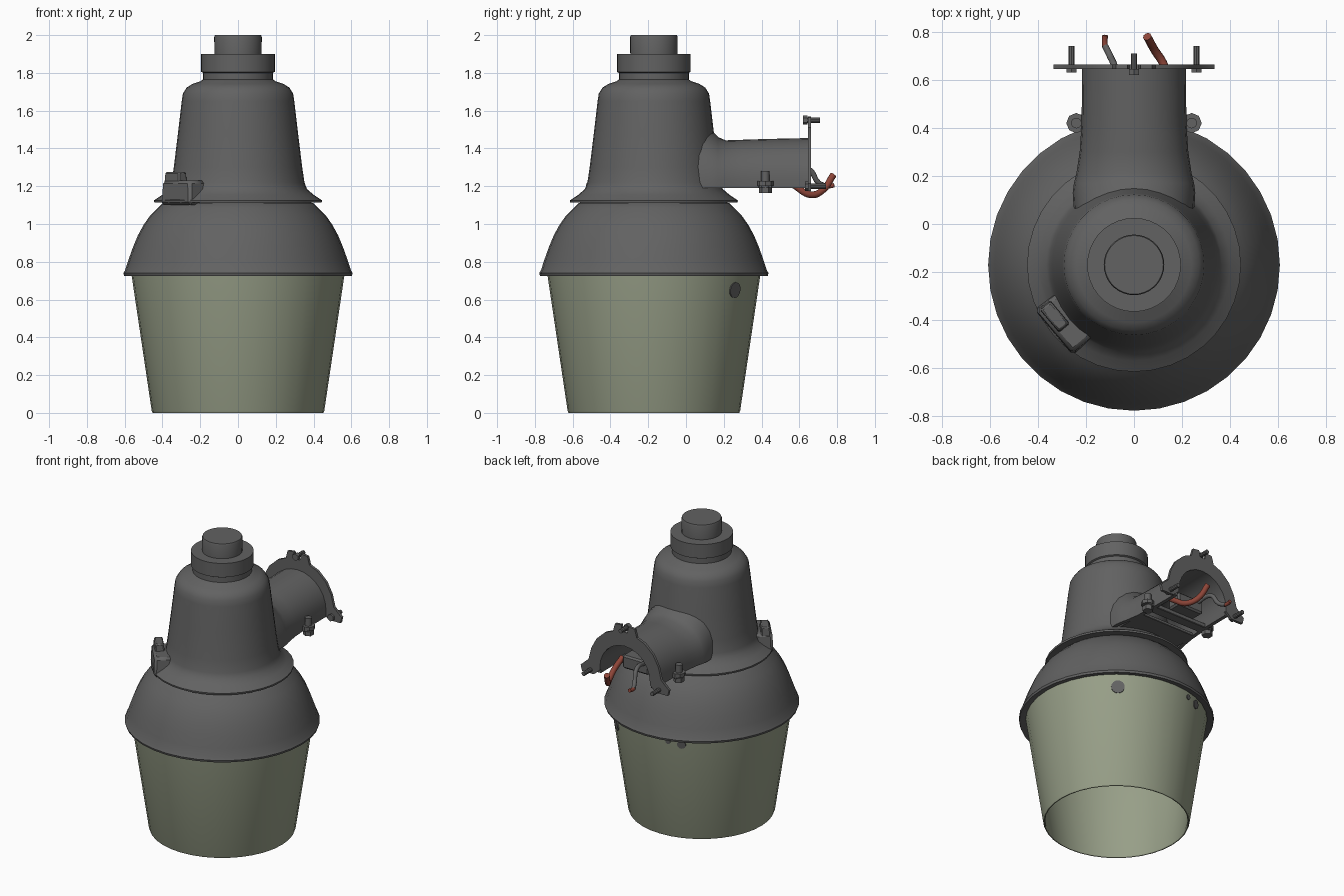
import bpy, bmesh, math
from mathutils import Vector

if "Cube" in bpy.data.objects:
    bpy.data.objects.remove(bpy.data.objects["Cube"])

CY = -0.17  # y of the lamp's vertical axis


def material(name, rgb):
    m = bpy.data.materials.new(name)
    m.diffuse_color = (*rgb, 1)
    m.use_nodes = True
    m.node_tree.nodes["Principled BSDF"].inputs["Base Color"].default_value = m.diffuse_color
    return m


GREY = material("dark grey metal", (0.122, 0.122, 0.122))
GLASS = material("pale green glass", (0.31, 0.345, 0.245))
RED = material("red wire", (0.27, 0.06, 0.04))


def finish(name, bm, mat, angle=35):
    bmesh.ops.recalc_face_normals(bm, faces=bm.faces)
    me = bpy.data.meshes.new(name)
    bm.to_mesh(me)
    bm.free()
    ob = bpy.data.objects.new(name, me)
    bpy.context.collection.objects.link(ob)
    me.materials.append(mat)
    bpy.ops.object.select_all(action='DESELECT')
    ob.select_set(True)
    bpy.context.view_layer.objects.active = ob
    bpy.ops.object.shade_smooth_by_angle(angle=math.radians(angle))
    return ob


def loft(name, rings, mat, closed=False, caps=True):
    """Skin a list of equal-length point rings."""
    bm = bmesh.new()
    vs = [[bm.verts.new(p) for p in ring] for ring in rings]
    n = len(vs[0])
    pairs = list(zip(vs, vs[1:]))
    if closed:
        pairs.append((vs[-1], vs[0]))
    for a, b in pairs:
        for i in range(n):
            j = (i + 1) % n
            bm.faces.new((a[i], a[j], b[j], b[i]))
    if caps and not closed:
        bm.faces.new(vs[0])
        bm.faces.new(vs[-1])
    return finish(name, bm, mat)


def lathe(name, profile, mat, closed=False, seg=36):
    rings = [[(r * math.cos(2 * math.pi * i / seg), CY + r * math.sin(2 * math.pi * i / seg), z)
              for i in range(seg)] for r, z in profile]
    return loft(name, rings, mat, closed)


def cyl(name, loc, r, depth, axis=(0, 0, 1), seg=16, mat=GREY):
    bm = bmesh.new()
    bmesh.ops.create_cone(bm, cap_ends=True, segments=seg, radius1=r, radius2=r, depth=depth)
    ob = finish(name, bm, mat)
    ob.location = loc
    ob.rotation_euler = Vector(axis).to_track_quat('Z', 'Y').to_euler()
    return ob


def box(name, loc, size, rot=0.0, taper=1.0):
    bm = bmesh.new()
    bmesh.ops.create_cube(bm, size=1)
    for v in bm.verts:
        k = taper if v.co.z > 0 else 1
        v.co = Vector((v.co.x * size[0] * k, v.co.y * size[1] * k, v.co.z * size[2]))
    bmesh.ops.bevel(bm, geom=bm.edges[:], offset=min(size) * 0.12, segments=1, affect='EDGES')
    ob = finish(name, bm, GREY)
    ob.location = loc
    ob.rotation_euler.z = rot
    return ob


def wire(name, pts, r, mat):
    cu = bpy.data.curves.new(name, 'CURVE')
    cu.dimensions = '3D'
    cu.bevel_depth, cu.bevel_resolution, cu.use_fill_caps = r, 3, True
    cu.resolution_u = 6
    sp = cu.splines.new('BEZIER')
    sp.bezier_points.add(len(pts) - 1)
    for b, p in zip(sp.bezier_points, pts):
        b.co = p
        b.handle_left_type = b.handle_right_type = 'AUTO'
    ob = bpy.data.objects.new(name, cu)
    bpy.context.collection.objects.link(ob)
    cu.materials.append(mat)


# Light sensor on top
lathe("sensor_cap", [(0.125, 1.89), (0.126, 1.99), (0.122, 2.0)], GREY)
lathe("sensor_base", [(0.185, 1.75), (0.185, 1.80), (0.195, 1.805), (0.195, 1.90)], GREY)

# Tapered upper housing with flared rim
lathe("upper_housing", [
    (0.38, 1.113), (0.443, 1.113), (0.445, 1.125), (0.40, 1.155), (0.365, 1.185), (0.352, 1.22),
    (0.34, 1.30), (0.318, 1.48), (0.298, 1.65), (0.292, 1.69), (0.272, 1.722), (0.24, 1.742),
    (0.20, 1.755), (0.185, 1.765)], GREY)

# Dome skirt: outside, lip and hollow inside
lathe("dome_skirt", [
    (0.36, 1.12), (0.40, 1.11), (0.425, 1.085), (0.465, 1.045), (0.50, 0.995), (0.53, 0.94),
    (0.555, 0.88), (0.58, 0.81), (0.598, 0.755), (0.607, 0.74), (0.603, 0.726), (0.575, 0.73),
    (0.545, 0.74), (0.50, 0.86), (0.40, 0.99), (0.22, 1.07), (0.05, 1.09)], GREY)

# Glass refractor, open at the bottom
lathe("glass_refractor", [(0.565, 0.74), (0.457, 0.012), (0.452, 0.0), (0.446, 0.0),
                          (0.442, 0.012), (0.55, 0.74)], GLASS, closed=True)

# Dark spots near the top of the glass
for az, z, r in ((51, 0.65, 0.042), (112, 0.69, 0.028), (103, 0.70, 0.016)):
    a = math.radians(az)
    rad = 0.457 + (z - 0.012) * 0.1484 + 0.0005
    cyl("dark_spot", (rad * math.cos(a), CY + rad * math.sin(a), z), r, 0.007,
        (math.cos(a), math.sin(a), -0.148))

# Latch on the front left of the rim
turn = math.atan2(-0.19, 0.16)
box("latch_block", (-0.285, -0.41, 1.165), (0.25, 0.13, 0.13), turn, 0.92)
box("latch_knob", (-0.33, -0.385, 1.24), (0.13, 0.06, 0.07), turn, 0.9)


# Mounting arm: hollow arch lofted along y
def arch(y, w, top, thick=0.025, n=14):
    base, mid = 1.19, 1.235
    pts = [(w, y, base)]
    ang = [math.pi * i / n for i in range(n + 1)]
    pts += [(w * math.cos(a), y, mid + (top - mid) * math.sin(a)) for a in ang]
    pts += [(-w, y, base), (-w + thick, y, base)]
    pts += [((w - thick) * math.cos(a), y, mid + (top - mid - thick) * math.sin(a)) for a in reversed(ang)]
    pts += [(w - thick, y, base)]
    return pts


loft("mounting_arm", [arch(*s) for s in (
    (0.05, 0.25, 1.56), (0.13, 0.255, 1.50), (0.17, 0.25, 1.46), (0.21, 0.24, 1.443),
    (0.30, 0.226, 1.446), (0.42, 0.218, 1.45), (0.65, 0.216, 1.455))], GREY)
box("arm_floor", (0, 0.21, 1.2), (0.43, 0.24, 0.02))
box("clamp_bar", (0, 0.42, 1.205), (0.50, 0.07, 0.03))
box("terminal_block", (0, 0.50, 1.255), (0.20, 0.10, 0.09))

# Arched wall flange with a forked top lug and two feet
half = [(0.018, 1.525), (0.028, 1.57), (0.075, 1.565), (0.09, 1.51), (0.15, 1.485), (0.215, 1.425),
        (0.255, 1.35), (0.275, 1.27), (0.335, 1.215), (0.325, 1.175), (0.235, 1.175), (0.19, 1.215)]
half += [(0.19 * math.cos(a), 1.235 + 0.195 * math.sin(a))
         for a in (math.radians(d) for d in range(0, 90, 15))]
# quads between outer edge and inner arch, so split into left and right loops
outline = [(-x, z) for x, z in reversed(half[:12])] + half + [(0, 1.43)]
outline += [(-x, z) for x, z in reversed(half[12:])]
bm = bmesh.new()
face = bm.faces.new([bm.verts.new((x, 0.645, z)) for x, z in outline])
ext = bmesh.ops.extrude_face_region(bm, geom=[face])
for v in ext["geom"]:
    if isinstance(v, bmesh.types.BMVert):
        v.co.y += 0.018
bmesh.ops.triangulate(bm, faces=[f for f in bm.faces if len(f.verts) > 4])
finish("wall_flange", bm, GREY)

# Flange bolts
for x, z, y0, y1 in ((0, 1.55, 0.62, 0.71), (-0.26, 1.20, 0.63, 0.74), (0.26, 1.20, 0.63, 0.74)):
    cyl("flange_bolt", (x, (y0 + y1) / 2, z), 0.014, y1 - y0, (0, 1, 0), 10)
    cyl("flange_bolt_head", (x, y0 + 0.012, z), 0.024, 0.025, (0, 1, 0), 6)

# Clamp bolts beside the arm
for s in (-1, 1):
    cyl("clamp_lug", (s * 0.24, 0.42, 1.235), 0.022, 0.09)
    cyl("clamp_bolt_head", (s * 0.24, 0.42, 1.178), 0.034, 0.03, seg=6)
    cyl("clamp_washer", (s * 0.24, 0.42, 1.215), 0.042, 0.025, seg=8)

# Wires hanging out of the arm
wire("red_wire", [(0.13, 0.50, 1.26), (0.14, 0.58, 1.20), (0.125, 0.66, 1.155),
                  (0.085, 0.725, 1.18), (0.055, 0.78, 1.26)], 0.018, RED)
wire("grey_wire", [(-0.06, 0.52, 1.28), (-0.08, 0.65, 1.29), (-0.10, 0.70, 1.22),
                   (-0.12, 0.74, 1.20)], 0.014, GREY)
wire("red_wire_tip", [(-0.12, 0.735, 1.20), (-0.122, 0.76, 1.20), (-0.12, 0.785, 1.205)], 0.012, RED)
